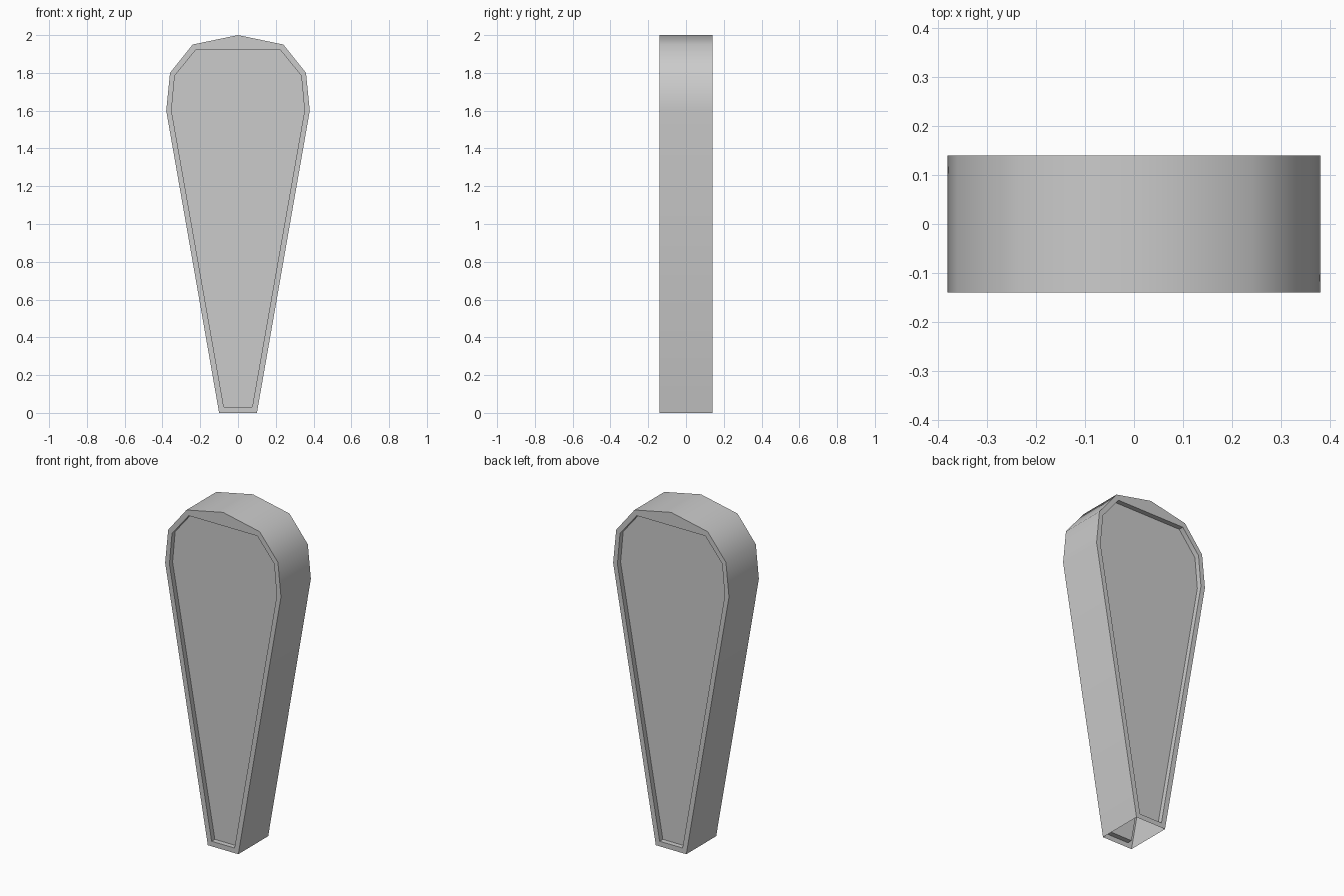
import bpy, bmesh, math

if "Cube" in bpy.data.objects:
    bpy.data.objects.remove(bpy.data.objects["Cube"])

HALF_DEPTH = 0.14
RECESS = 0.03

# right half of the outer outline and of the inset panel outline (x, z), foot to crown
outer_half = [(0.10, 0.0), (0.38, 1.60), (0.36, 1.80), (0.24, 1.95)]
inner_half = [(0.075, 0.03), (0.352, 1.60), (0.335, 1.785), (0.225, 1.92)]


def mirrored(half, crown_z):
    return half + [(0.0, crown_z)] + [(-x, z) for x, z in reversed(half)]


outer = mirrored(outer_half, 2.0)
inner = mirrored(inner_half, 1.92)
bm = bmesh.new()


def ring(points, y):
    return [bm.verts.new((x, y, z)) for x, z in points]


def bridge(a, b, closed=True):
    n = len(a)
    for i in range(n if closed else n - 1):
        j = (i + 1) % n
        bm.faces.new((a[i], a[j], b[j], b[i]))


# front and back: flat rim, recess wall and sunken panel
rims = []
for side in (-1, 1):
    rim = ring(outer, side * HALF_DEPTH)
    lip = ring(inner, side * HALF_DEPTH)
    floor = ring(inner, side * (HALF_DEPTH - RECESS))
    bridge(rim, lip)
    bridge(lip, floor)
    bm.faces.new(floor)
    rims.append(rim)

# outer wall around the sides and crown, foot left open
bridge(rims[0], rims[1], closed=False)
bmesh.ops.recalc_face_normals(bm, faces=bm.faces)

mesh = bpy.data.meshes.new("tapered_case")
bm.to_mesh(mesh)
bm.free()
case = bpy.data.objects.new("tapered_case", mesh)
bpy.context.collection.objects.link(case)

# smooth crown, sharp rim edges
bpy.context.view_layer.objects.active = case
case.select_set(True)
bpy.ops.object.shade_smooth_by_angle(angle=math.radians(45))
